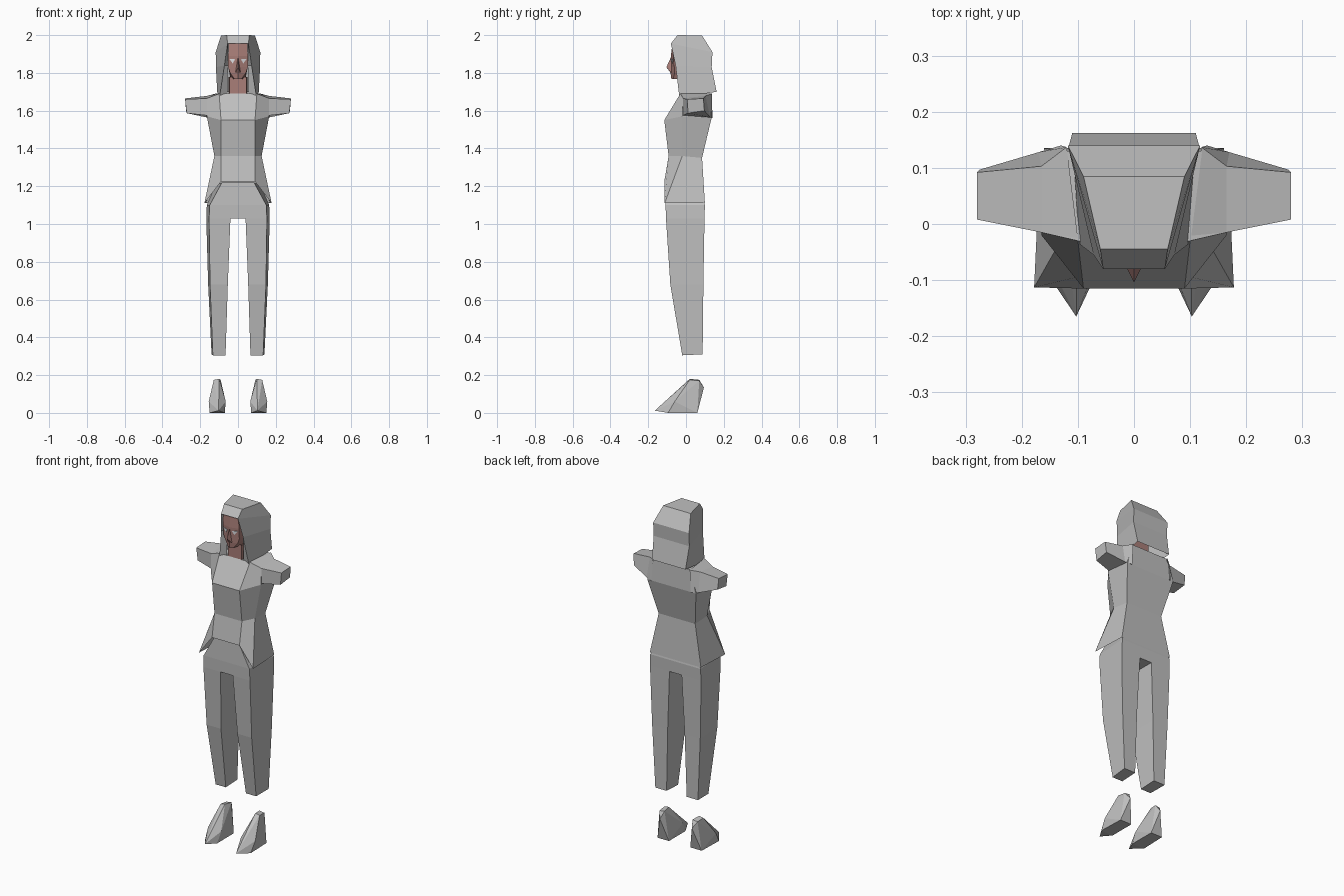
import bpy
import bmesh
from mathutils import Vector

default = bpy.data.objects.get("Cube")
if default:
    bpy.data.objects.remove(default)


def material(name, colour):
    mat = bpy.data.materials.new(name)
    mat.use_nodes = True
    mat.diffuse_color = (*colour, 1)
    mat.node_tree.nodes["Principled BSDF"].inputs["Base Color"].default_value = (*colour, 1)
    return mat


cloth = material("grey cloth", (0.52, 0.52, 0.52))
skin = material("brown skin", (0.40, 0.21, 0.19))
eye_white = material("pale eye", (0.75, 0.77, 0.8))


def loft(bm, rows, closed=False, start_cap=False, end_cap=False):
    """Join rows of points with quads, optionally as a closed, capped tube."""
    grid = [[bm.verts.new(point) for point in row] for row in rows]
    for lower, upper in zip(grid, grid[1:]):
        count = len(lower)
        for i in range(count if closed else count - 1):
            j = (i + 1) % count
            bm.faces.new((lower[i], lower[j], upper[j], upper[i]))
    if start_cap:
        bm.faces.new(grid[0])
    if end_cap:
        bm.faces.new(grid[-1])


def to_centre(row, front=True, back=True):
    """Extend a half row to the centre plane at its front and back ends."""
    first, last = row[0], row[-1]
    head = [(0, first[1], first[2])] if front else []
    tail = [(0, last[1], last[2])] if back else []
    return head + row + tail


def finish(name, bm, mat, mirror=True):
    """Weld and mirror a half, then make a flat-shaded object from it."""
    if mirror:
        copy = bmesh.ops.duplicate(bm, geom=bm.verts[:] + bm.edges[:] + bm.faces[:])["geom"]
        for item in copy:
            if isinstance(item, bmesh.types.BMVert):
                item.co.x = -item.co.x
        bmesh.ops.reverse_faces(bm, faces=[f for f in copy if isinstance(f, bmesh.types.BMFace)])
    bmesh.ops.remove_doubles(bm, verts=bm.verts[:], dist=0.0005)
    bmesh.ops.recalc_face_normals(bm, faces=bm.faces[:])
    mesh = bpy.data.meshes.new(name)
    bm.to_mesh(mesh)
    bm.free()
    mesh.materials.append(mat)
    obj = bpy.data.objects.new(name, mesh)
    bpy.context.collection.objects.link(obj)
    return obj


def hull(name, points, mat, side=1):
    """Wrap a convex skin round a few points."""
    bm = bmesh.new()
    verts = [bm.verts.new((x * side, y, z)) for x, y, z in points]
    made = bmesh.ops.convex_hull(bm, input=verts)
    spare = {v for v in made["geom_interior"] if isinstance(v, bmesh.types.BMVert)}
    bmesh.ops.delete(bm, geom=list(spare), context="VERTS")
    return finish(name, bm, mat, mirror=False)


# Tunic body: collar, chest, waist and flared hem, cut higher at the front
bm = bmesh.new()
collar = [(.10, -.03, 1.69), (.165, -.015, 1.665), (.12, .13, 1.69)]
chest = [(.09, -.115, 1.55), (.165, -.02, 1.57), (.16, .135, 1.56)]
waist = [(.09, -.092, 1.36), (.125, -.02, 1.36), (.12, .085, 1.35)]
hem = [(.09, -.115, 1.225), (.178, -.113, 1.11), (.168, .1, 1.11)]
loft(bm, [to_centre(row) for row in (collar, chest, waist, hem)], start_cap=True)
finish("tunic", bm, cloth)

# Short sleeves: four-sided tubes tapering outwards
for label, side in (("left", 1), ("right", -1)):
    bm = bmesh.new()
    root = [(.10, -.025, 1.69), (.12, .137, 1.69), (.13, .14, 1.56), (.15, -.02, 1.565)]
    middle = [(.165, -.015, 1.665), (.165, .103, 1.678), (.17, .128, 1.565), (.165, -.015, 1.575)]
    cuff = [(.28, .008, 1.66), (.28, .092, 1.665), (.275, .097, 1.6), (.272, .01, 1.587)]
    rows = [[(x * side, y, z) for x, y, z in row] for row in (root, middle, cuff)]
    loft(bm, rows, closed=True, end_cap=True)
    finish(label + "_sleeve", bm, cloth, mirror=False)

# Trousers: hips, crotch and two four-sided legs
bm = bmesh.new()
hips = [
    [(.085, -.105, 1.22), (.12, .08, 1.2)],
    [(.15, -.108, 1.1), (.165, .1, 1.1)],
    [(.153, -.106, 1.03), (.168, .098, 1.03)],
]
loft(bm, [to_centre(row) for row in hips], start_cap=True)
thigh = [(.04, -.106, 1.03), (.153, -.106, 1.03), (.168, .098, 1.03), (.04, .098, 1.03)]
knee = [(.054, -.083, .68), (.148, -.083, .68), (.158, .092, .68), (.056, .092, .68)]
ankle = [(.066, -.02, .305), (.133, -.02, .305), (.14, .088, .31), (.066, .088, .31)]
loft(bm, [thigh, knee, ankle], closed=True, end_cap=True)
loft(bm, [[(0, -.106, 1.03), (0, .098, 1.03)], [thigh[0], thigh[3]]])
finish("trousers", bm, cloth)

# Pointed shoes
shoe = [
    (.1, .02, .18), (.128, .02, .175), (.092, .07, .175), (.125, .07, .17),
    (.105, .095, .135), (.103, -.165, .012), (.065, -.065, .06), (.155, -.06, .06),
    (.07, -.095, 0), (.15, -.095, 0), (.07, .06, 0), (.145, .06, 0),
]
hull("left_shoe", shoe, cloth)
hull("right_shoe", shoe, cloth, side=-1)

# Hood: a strip over the crown and down the back, then sides and front returns
bm = bmesh.new()
fringe, top_front = (.055, -.08, 1.955), (.06, -.045, 2)
top_back, crown = (.09, .085, 1.998), (.118, .14, 1.91)
nape, tail = (.117, .136, 1.83), (.11, .162, 1.7)
over = [fringe, top_front, top_back, crown, nape, tail]
loft(bm, [[(0, p[1], p[2]), p] for p in over])
front_edge = [top_front, fringe, (.072, -.055, 1.84), (.098, -.035, 1.67)]
back_edge = [top_back, crown, nape, tail]
loft(bm, list(zip(front_edge, back_edge)))
inner_edge = [(.052, -.03, 1.955), (.054, -.02, 1.84), (.055, -.025, 1.69)]
loft(bm, list(zip(front_edge[1:], inner_edge)))
loft(bm, [[(0, fringe[1], fringe[2]), fringe], [(0, -.03, 1.955), inner_edge[0]]])
finish("hood", bm, cloth)

# Head and neck
bm = bmesh.new()
brow, cheek, jaw, chin = 1.89, 1.83, 1.8, 1.767
face_rows = [
    [(0, -.072, 1.955), (.05, -.066, 1.955), (.05, .06, 1.955)],
    [(0, -.08, brow), (.052, -.066, brow), (.052, .06, brow)],
    [(0, -.078, cheek), (.052, -.062, cheek), (.052, .06, cheek)],
    [(0, -.082, jaw), (.042, -.06, jaw), (.045, .06, jaw)],
    [(0, -.077, chin), (.018, -.068, chin), (.04, .06, chin)],
]
loft(bm, [to_centre(row, front=False) for row in face_rows], start_cap=True, end_cap=True)
finish("head", bm, skin)
bm = bmesh.new()
neck = [[(.045, -.03, z), (.05, .06, z)] for z in (chin + .01, 1.65)]
loft(bm, [to_centre(row) for row in neck])
finish("neck", bm, skin)

# Nose
bridge, tip, base = (0, -.079, 1.885), (0, -.104, 1.83), (0, -.075, 1.792)
hull("nose", [bridge, tip, base, (.014, -.076, 1.8), (-.014, -.076, 1.8)], skin)

# Eyes: thin triangular plates laid on the face
for label, side in (("left", 1), ("right", -1)):
    corners = [(.015, -.077, 1.872), (.046, -.067, 1.874), (.028, -.0715, 1.85)]
    plate = [Vector(c) + Vector((0, shift, 0)) for c in corners for shift in (0, -.003)]
    hull(label + "_eye", plate, eye_white, side)
